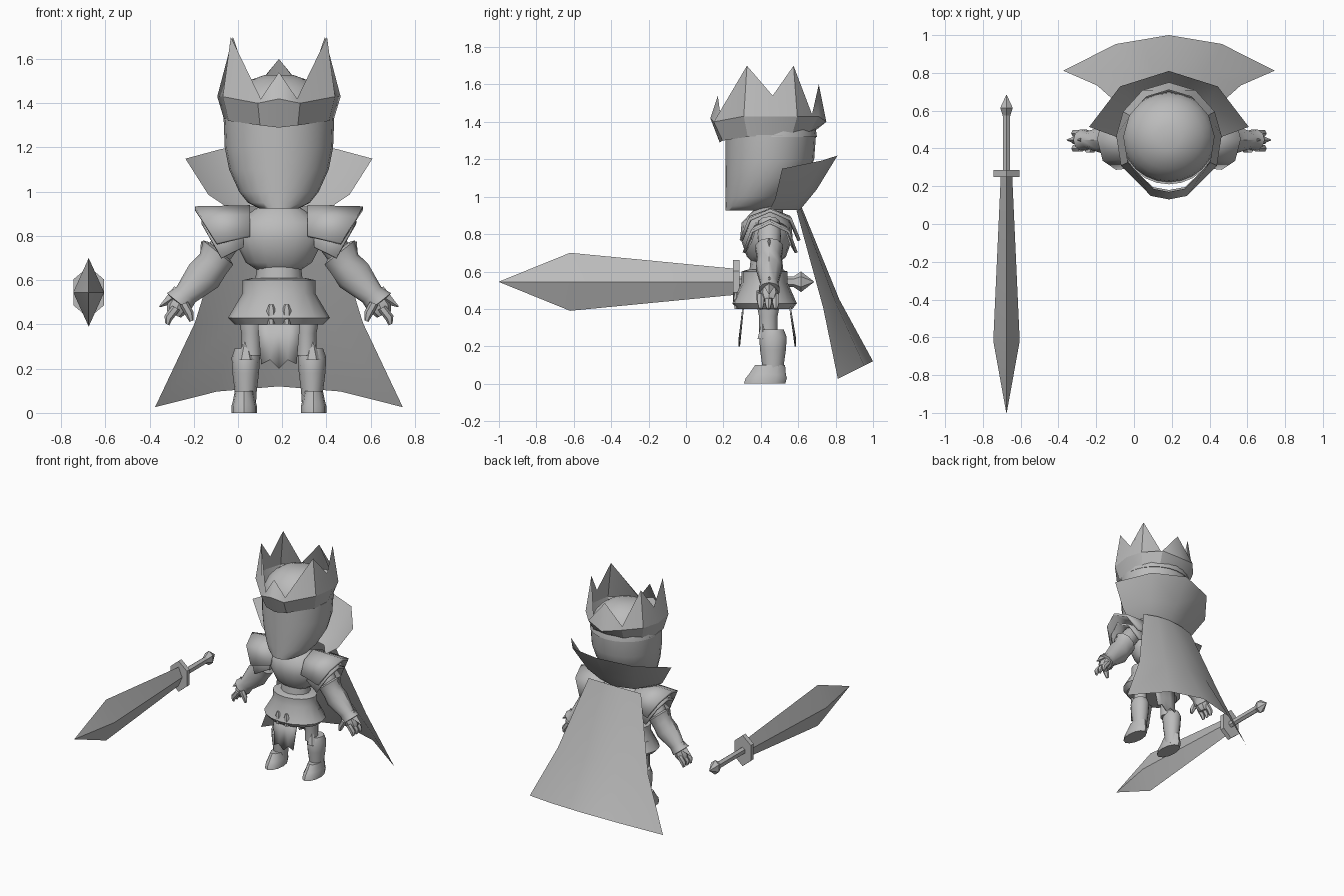
import bpy
from math import sin, cos, tau, pi, radians
from mathutils import Vector

if "Cube" in bpy.data.objects:
    bpy.data.objects.remove(bpy.data.objects["Cube"])

BODY = Vector((.185, 0, 0))
SWORD = Vector((-.675, 0, .545))

grey = bpy.data.materials.new("plain grey")
grey.use_nodes = True
grey.diffuse_color = (.5, .5, .5, 1)
grey.node_tree.nodes["Principled BSDF"].inputs["Base Color"].default_value = grey.diffuse_color


def add_part(name, verts, faces, origin=BODY, mirror=False, thickness=0, sharp=40):
    """Make one mesh object, optionally mirrored across its own origin."""
    mesh = bpy.data.meshes.new(name)
    mesh.from_pydata([tuple(v) for v in verts], [], faces)
    mesh.materials.append(grey)
    mesh.shade_smooth()
    mesh.set_sharp_from_angle(angle=radians(sharp))
    part = bpy.data.objects.new(name, mesh)
    part.location = origin
    bpy.context.collection.objects.link(part)
    if mirror:
        part.modifiers.new("mirror", 'MIRROR')
    if thickness:
        solid = part.modifiers.new("thickness", 'SOLIDIFY')
        solid.thickness = thickness
        solid.offset = 0


def loft(name, sections, sides=12, phase=0, **options):
    """Skin elliptical sections, each given as centre and two half axes."""
    verts = []
    for centre, u, v in sections:
        for i in range(sides):
            a = tau * i / sides + phase
            verts.append(Vector(centre) + Vector(u) * cos(a) + Vector(v) * sin(a))
    faces = []
    for base in range(0, len(verts) - sides, sides):
        for i in range(sides):
            j = (i + 1) % sides
            faces.append((base + i, base + j, base + sides + j, base + sides + i))
    faces.append(tuple(reversed(range(sides))))
    faces.append(tuple(range(len(verts) - sides, len(verts))))
    add_part(name, verts, faces, **options)


def stack(name, rows, y, depth, x=0, lean=0, flush=False, **options):
    """Level sections from (height, half width); flush keeps the front straight."""
    sections = []
    for z, w in rows:
        d = w * depth
        centre_y = y + d if flush else y + lean * (z - rows[0][0])
        sections.append(((x, centre_y, z), (w, 0, 0), (0, d, 0)))
    loft(name, sections, **options)


def limb(name, y, path, sides=10, flat=1, **options):
    """Mirrored tube at one depth through (x, z, radius) points."""
    along = Vector((path[-1][0] - path[0][0], 0, path[-1][1] - path[0][1])).normalized()
    across = Vector((0, 1, 0)).cross(along)
    loft(name, [((x, y, z), across * r, (0, -r * flat, 0)) for x, z, r in path],
         sides, mirror=True, **options)


def sheet(name, rows, **options):
    """Half sheet through rows of points, mirrored to the other side."""
    n = len(rows[0])
    faces = [(r * n + i, r * n + i + 1, r * n + n + i + 1, r * n + n + i)
             for r in range(len(rows) - 1) for i in range(n - 1)]
    add_part(name, [p for row in rows for p in row], faces, mirror=True, **options)


# Head: tapering face with a flush front, closed by a rounded dome
stack("head", [(.925, .09), (.95, .14), (1, .18), (1.1, .225), (1.2, .245), (1.33, .25)],
      y=.21, depth=.97, flush=True, sides=24, sharp=60)
dome_angles = [pi / 2 * i / 6 for i in range(6)]
stack("head_dome", [(1.32 + .215 * sin(a), .25 * cos(a)) for a in dome_angles],
      y=.46, depth=.96, sides=24, sharp=60)
stack("neck", [(.86, .08), (1, .07)], y=.45, depth=.9)


# Crown: flaring band whose rim alternates tips and valleys
def crown_row(width, depth, heights):
    turns = [radians(a) for a in (0, 20, 65, 95, 120, 150, 180)]
    return [(width * sin(a), .44 - depth * cos(a), z) for a, z in zip(turns, heights)]


sheet("crown", [
    crown_row(.25, .26, [1.29, 1.3, 1.32, 1.33, 1.34, 1.35, 1.36]),
    crown_row(.28, .31, [1.42, 1.4] + [1.43] * 4 + [1.4]),
    crown_row(.24, .27, [1.54, 1.42, 1.7, 1.54, 1.7, 1.44, 1.6])], sharp=25)


# Raised collar: widening arcs around the back of the neck
def collar_row(radius, z, rise):
    turns = [radians(a) for a in (0, 35, 70)]
    return [(radius * sin(a), .36 + radius * cos(a), z + rise * cos(2 * a)) for a in turns]


sheet("collar", [collar_row(.25, .93, 0), collar_row(.34, 1.01, .03), collar_row(.45, 1.18, .04)])


# Cape: three bowed rows from shoulders to hem
def cape_row(width, y, z):
    xs = [width * i / 2 for i in range(3)]
    return [(x, y - .6 * x * x, z - .3 * x * x) for x in xs]


sheet("cape", [cape_row(.22, .62, .94), cape_row(.38, .82, .45), cape_row(.56, 1, .12)])

# Torso, waist and flared skirt armour
stack("chest", [(.64, .09), (.68, .15), (.78, .2), (.86, .19), (.92, .11), (.95, .06)],
      y=.43, depth=.7, sides=16)
stack("waist", [(.5, .12), (.66, .1)], y=.43, depth=.85)
stack("skirt_armour", [(.4, .2), (.43, .23), (.54, .165), (.6, .165), (.61, .12)],
      y=.42, depth=.75, sides=16)
stack("belt_clasp", [(.4, .016), (.46, .022), (.49, .01)], y=.27, depth=.8, x=.035,
      sides=6, mirror=True)

# Ragged cloth hanging in front and behind
for name, top_y, hem_y in (("front_tabard", .31, .285), ("back_tabard", .55, .585)):
    sheet(name, [[(x, top_y, .45) for x in (0, .05, .1)],
                 [(0, hem_y, .2), (.04, hem_y, .24), (.08, hem_y, .22)]], thickness=.008)


# Shoulder armour: two overlapping arched plates per side
def arch(x, lean, radius, z, rise):
    turns = [pi / 4 * i for i in range(-2, 3)]
    return [(x + lean * cos(a), .45 + radius * sin(a), z + rise * cos(a)) for a in turns]


sheet("shoulder_plate", [arch(.13, 0, .14, .8, .13), arch(.28, .1, .155, .765, .16)],
      thickness=.018, sharp=20)
sheet("lower_shoulder_plate", [arch(.16, 0, .11, .75, .13), arch(.26, .09, .14, .7, .16)],
      thickness=.015, sharp=20)

# Arms with flared gauntlets
ARM_Y = .445
limb("upper_arm", ARM_Y, [(.17, .86, .06), (.23, .79, .065), (.29, .69, .055)])
limb("gauntlet", ARM_Y, [(.27, .735, .06), (.275, .725, .088), (.3, .67, .075), (.34, .62, .083),
                         (.42, .535, .055), (.455, .5, .066), (.46, .498, .03)], flat=.88)
limb("elbow_point", ARM_Y, [(.32, .69, .04), (.35, .775, .003)], sides=4)
limb("cuff_point", ARM_Y, [(.45, .54, .04), (.54, .48, .003)], sides=4)

# Hands
limb("palm", ARM_Y, [(.44, .52, .04), (.46, .475, .05), (.475, .445, .035)], sides=8)
for i, finger in enumerate(("index_finger", "middle_finger", "little_finger")):
    limb(finger, .4 + .04 * i, [(.465, .475, .02), (.5, .43, .02), (.505, .4, .01)], sides=6)
limb("thumb", .395, [(.43, .495, .02), (.405, .45, .02), (.395, .415, .01)], sides=6)

# Legs and boots
stack("thigh", [(.26, .045), (.36, .045), (.44, .06), (.5, .06)],
      y=.44, depth=1.1, x=.125, mirror=True)
stack("boot", [(.02, .045), (.1, .05), (.18, .06), (.25, .064), (.29, .05)],
      y=.465, depth=1.15, x=.15, mirror=True)
stack("knee_point", [(.24, .04), (.32, .01)], y=.41, depth=.8, x=.15, sides=6, mirror=True)
stack("foot", [(0, .058), (.03, .058), (.05, .052), (.1, .042)],
      y=.42, depth=1.9, x=.157, lean=.3, mirror=True)


# Sword lying level, its point to the front
def sword_part(name, stations, sides, phase):
    loft(name, [((0, y, 0), (w, 0, 0), (0, 0, h)) for y, w, h in stations],
         sides, phase, origin=SWORD, sharp=15)


HEX = pi / 6
sword_part("sword_blade", [(-1, .001, .001), (-.62, .07, .155), (.26, .03, .07)], 4, 0)
sword_part("sword_guard", [(.25, .08, .117), (.285, .08, .117)], 6, HEX)
sword_part("sword_grip", [(.28, .022, .028), (.6, .022, .028)], 6, HEX)
sword_part("sword_pommel", [(.57, .022, .025), (.615, .038, .055), (.685, .001, .001)], 6, HEX)
